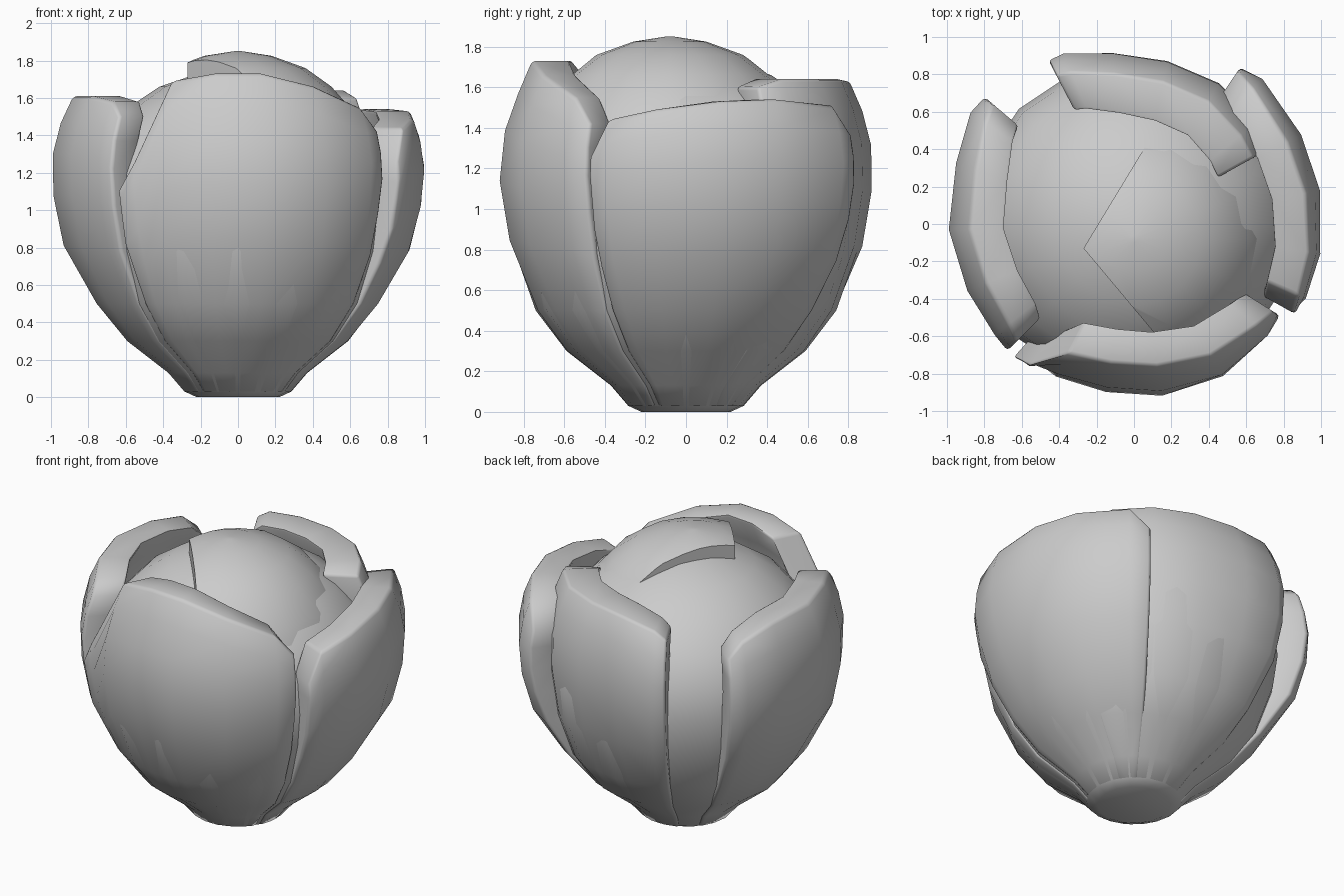
import bpy, bmesh, math
from mathutils import Vector

if "Cube" in bpy.data.objects:
    bpy.data.objects.remove(bpy.data.objects["Cube"])

# Height -> relative radius of the bud's outside
SHAPE = [(0, .26), (.03, .30), (.13, .39), (.30, .62), (.50, .78), (.82, .94), (1.15, 1.0),
         (1.30, .99), (1.45, .955), (1.60, .885), (1.74, .82)]


def spread(z):
    for (z0, r0), (z1, r1) in zip(SHAPE, SHAPE[1:]):
        if z <= z1:
            return r0 + (r1 - r0) * (z - z0) / (z1 - z0)
    return SHAPE[-1][1]


def finish(name, bm, bevel=0):
    bmesh.ops.recalc_face_normals(bm, faces=bm.faces)
    me = bpy.data.meshes.new(name)
    bm.to_mesh(me)
    bm.free()
    ob = bpy.data.objects.new(name, me)
    bpy.context.collection.objects.link(ob)
    bpy.ops.object.select_all(action='DESELECT')
    ob.select_set(True)
    bpy.context.view_layer.objects.active = ob
    if bevel:
        m = ob.modifiers.new("soft_rim", 'BEVEL')
        m.width, m.segments = bevel, 2
        m.limit_method, m.angle_limit = 'ANGLE', math.radians(50)
        bpy.ops.object.modifier_apply(modifier=m.name)
    bpy.ops.object.shade_smooth_by_angle(angle=math.radians(50))
    return ob


def revolve(profile, sides, cx=0, cy=0):
    """Closed solid turned around a vertical axis."""
    bm = bmesh.new()
    rings = []
    for r, z in profile:
        rings.append([bm.verts.new((cx + r * math.cos(2 * math.pi * i / sides),
                                    cy + r * math.sin(2 * math.pi * i / sides), z))
                      for i in range(sides)])
    for a, b in zip(rings, rings[1:]):
        for i in range(sides):
            j = (i + 1) % sides
            bm.faces.new((a[i], a[j], b[j], b[i]))
    bm.faces.new(rings[0])
    bm.faces.new(rings[-1])
    return bm


def petal(name, stations, thick=.19):
    """stations: (x, y, rim height) along the outside of the belly."""
    bm = bmesh.new()
    sections = []
    for x, y, top in stations:
        rp, a = math.hypot(x, y), math.atan2(y, x)
        zs = [.03, .13, .30, .50] + [.5 + (top - .5) * t for t in (.28, .52, .72, .87, 1)]
        outer, inner = [], []
        for z in zs:
            f = min(1, max(0, (z - .35) / .5))
            r = (.955 * (1 - f) + rp * f) * spread(z)
            ri = r - min(thick, r * .4)
            outer.append(bm.verts.new((r * math.cos(a), r * math.sin(a), z)))
            inner.append(bm.verts.new((ri * math.cos(a), ri * math.sin(a), z)))
        sections.append(outer + inner[::-1])
    n = len(sections[0])
    for a, b in zip(sections, sections[1:]):
        for i in range(n):
            j = (i + 1) % n
            bm.faces.new((a[i], a[j], b[j], b[i]))
    # end walls as strips of quads
    for s in (sections[0], sections[-1]):
        for i in range(n // 2 - 1):
            bm.faces.new((s[i], s[i + 1], s[n - 2 - i], s[n - 1 - i]))
    return finish(name, bm, .05)


# Closed heart of the bud with its flat base
low = [(.95 * spread(z), z) for z in (.03, .13, .30, .50)]
heart = [(.22, 0)] + low + [(.84, .78), (.87, 1.0), (.84, 1.2), (.75, 1.38), (.60, 1.54),
                            (.42, 1.66), (.2, 1.735), (.02, 1.76)]
finish("bud_heart", revolve(heart, 16))

# Inner petal folded over the heart, cut to a wedge
cap = revolve([(.70, .8), (.76, 1.1), (.73, 1.3), (.64, 1.5), (.5, 1.66), (.36, 1.76),
               (.18, 1.825), (.02, 1.85)], 16, 0, -.08)
corner = Vector((-.27, -.13, 0))
for end, side in (((.10, .48, 0), 1), ((.14, -.62, 0), -1)):
    d = Vector(end) - corner
    normal = Vector((d.y, -d.x, 0)) * side
    res = bmesh.ops.bisect_plane(cap, geom=cap.verts[:] + cap.edges[:] + cap.faces[:],
                                 plane_co=corner, plane_no=normal, clear_inner=True)
    edges = [e for e in res['geom_cut'] if isinstance(e, bmesh.types.BMEdge)]
    bmesh.ops.holes_fill(cap, edges=[e for e in cap.edges if e.is_boundary])
finish("inner_petal", cap)

# Four outer petals
petal("front_petal", [(-.65, -.72, 1.10), (-.56, -.76, 1.26), (-.42, -.82, 1.69), (-.15, -.90, 1.73),
                      (.15, -.92, 1.73), (.48, -.82, 1.66), (.72, -.60, 1.55), (.78, -.49, 1.42)])
petal("left_petal", [(-.68, -.68, 1.50), (-.75, -.60, 1.58), (-.90, -.36, 1.61), (-1.0, -.03, 1.61),
                     (-.96, .33, 1.60), (-.88, .60, 1.55), (-.80, .68, 1.46)])
petal("right_petal", [(.86, -.48, 1.25), (.92, -.40, 1.44), (1.0, -.16, 1.49), (1.0, .18, 1.53),
                      (.90, .48, 1.54), (.69, .78, 1.51), (.57, .84, 1.36)])
petal("back_petal", [(-.46, .88, 1.55), (-.38, .92, 1.60), (-.12, .925, 1.63), (.18, .88, 1.64),
                     (.46, .76, 1.64), (.66, .55, 1.64), (.72, .40, 1.60)], .22)
